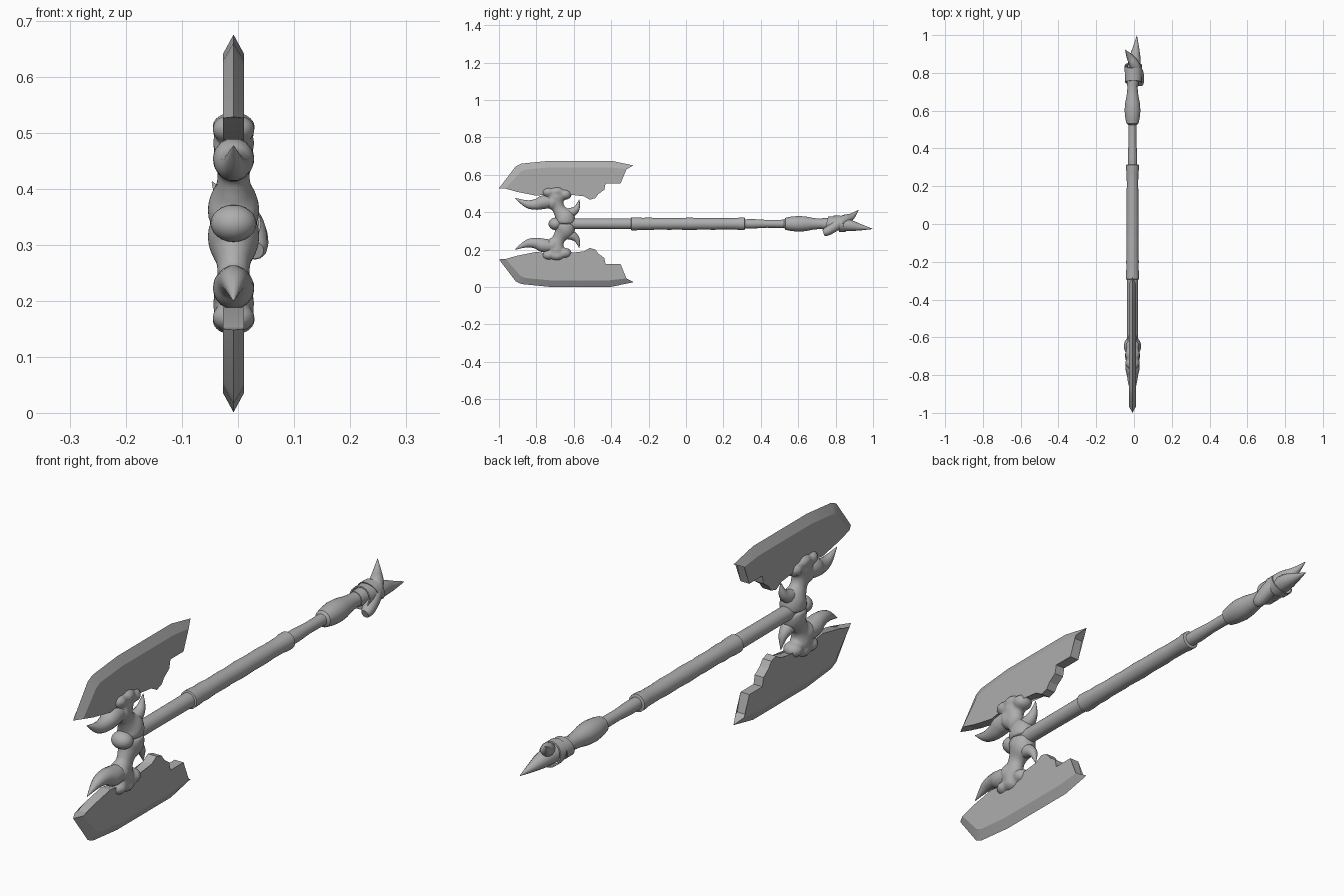
import bpy, bmesh, math
from mathutils import Vector

if "Cube" in bpy.data.objects:
    bpy.data.objects.remove(bpy.data.objects["Cube"])

CX, CZ = -0.008, 0.338          # axis of the handle
grey = bpy.data.materials.new("plain grey")
grey.diffuse_color = (0.42, 0.42, 0.42, 1)
grey.use_nodes = True
grey.node_tree.nodes["Principled BSDF"].inputs["Base Color"].default_value = grey.diffuse_color


def finish(bm, name, angle=35):
    bmesh.ops.recalc_face_normals(bm, faces=bm.faces)
    me = bpy.data.meshes.new(name)
    bm.to_mesh(me)
    bm.free()
    ob = bpy.data.objects.new(name, me)
    bpy.context.collection.objects.link(ob)
    me.materials.append(grey)
    bpy.ops.object.select_all(action='DESELECT')
    ob.select_set(True)
    bpy.context.view_layer.objects.active = ob
    bpy.ops.object.shade_smooth_by_angle(angle=math.radians(angle))
    return ob


def smooth_path(pts, steps):
    """Catmull-Rom samples through rows of numbers."""
    rows = [Vector(p) for p in pts]
    out = []
    for i in range(len(rows) - 1):
        a, b = rows[max(i - 1, 0)], rows[i]
        c, d = rows[i + 1], rows[min(i + 2, len(rows) - 1)]
        for k in range(steps):
            t = k / steps
            out.append(0.5 * (2 * b + (c - a) * t + (2 * a - 5 * b + 4 * c - d) * t ** 2
                              + (3 * b - a - 3 * c + d) * t ** 3))
    return out + [rows[-1]]


def tube(bm, pts, sides=16, steps=4, wide=1.0):
    """Round sweep; each point is (x, y, z, radius), widened across x."""
    rows = smooth_path(pts, steps) if steps > 1 else [Vector(p) for p in pts]
    rings = []
    for i, r in enumerate(rows):
        d = (rows[min(i + 1, len(rows) - 1)].xyz - rows[max(i - 1, 0)].xyz).normalized()
        u = (Vector((1, 0, 0)) - d * d.x).normalized()
        v = d.cross(u)
        rad = max(r.w, 0.001)
        rings.append([bm.verts.new(r.xyz + u * math.cos(a) * rad * wide + v * math.sin(a) * rad)
                      for a in (2 * math.pi * k / sides for k in range(sides))])
    for a, b in zip(rings, rings[1:]):
        for k in range(sides):
            bm.faces.new((a[k], a[(k + 1) % sides], b[(k + 1) % sides], b[k]))
    bm.faces.new(rings[0])
    bm.faces.new(rings[-1])


def lathe(name, profile, wide=1.0):
    bm = bmesh.new()
    tube(bm, [(CX, y, CZ, r) for y, r in profile], 24, 1, wide)
    return finish(bm, name)


def ball(bm, x, y, z, sx, sy, sz):
    new = bmesh.ops.create_uvsphere(bm, u_segments=20, v_segments=12, radius=1)["verts"]
    for v in new:
        v.co = Vector((x + v.co.x * sx, y + v.co.y * sy, z + v.co.z * sz))


# Handle: shaft, wrapped grip, neck and bulb
lathe("head_shaft", [(-0.70, .029), (-0.5, .028), (-0.29, .029)])
lathe("grip", [(-0.295, .029), (-0.292, .035), (-0.27, .035), (-0.23, .032), (-0.20, .0335),
               (-0.16, .031), (-0.08, .032), (-0.06, .0305), (0.02, .033), (0.08, .031),
               (0.15, .032), (0.20, .030), (0.27, .031), (0.29, .034), (0.313, .034), (0.316, .026)])
lathe("neck", [(0.31, .024), (0.36, .025), (0.43, .021), (0.54, .022)])
lathe("bulb", [(0.525, .022), (0.532, .032), (0.56, .038), (0.60, .042), (0.64, .039),
               (0.68, .031), (0.72, .027), (0.78, .029)])

# Rounded cap on the front end of the shaft
bm = bmesh.new()
ball(bm, CX, -0.698, CZ, .041, .037, .033)
finish(bm, "front_cap", 60)

# Claws bound to the rear end
bm = bmesh.new()
tube(bm, [(-.008, .73, .338, .030), (-.004, .80, .336, .034), (.004, .87, .330, .031),
          (.010, .93, .320, .018), (.015, .997, .311, .001)], 12)
finish(bm, "straight_claw")
bm = bmesh.new()
tube(bm, [(.030, .735, .290, .016), (.030, .755, .298, .024), (.022, .80, .328, .028),
          (.002, .845, .358, .027), (-.022, .885, .376, .018), (-.046, .922, .412, .001)], 12)
finish(bm, "crossed_claw")


# Straps around the claws
def strap(name, y, tilt, rx, rz, width):
    bm = bmesh.new()
    n = 24
    rings = []
    for k in range(n):
        a = 2 * math.pi * k / n
        ring = []
        for dy, s in ((-width, .9), (-width, 1), (width, 1), (width, .9)):
            z = math.sin(a) * rz * s
            ring.append(bm.verts.new((math.cos(a) * rx * s - .003, y + dy + z * tilt, .338 + z)))
        rings.append(ring)
    for k in range(n):
        a, b = rings[k], rings[(k + 1) % n]
        for j in range(4):
            bm.faces.new((a[j], a[(j + 1) % 4], b[(j + 1) % 4], b[j]))
    finish(bm, name)


strap("front_strap", .772, .25, .044, .040, .022)
strap("rear_strap", .822, -.35, .046, .044, .018)

# Double bit: bevelled blades, bone brackets and horns on each side of the handle
EDGE = [(-1.0, .190), (-.91, .308), (-.88, .322), (-.73, .337), (-.40, .337), (-.28, .312)]
INNER = [(-.965, .188), (-.885, .278), (-.86, .290), (-.73, .302), (-.41, .302), (-.318, .292)]
BACK = [(-.33, .285), (-.35, .215), (-.43, .215), (-.437, .182), (-.468, .160), (-.485, .137),
        (-.515, .129), (-.545, .147), (-.60, .162), (-.70, .165), (-.80, .150), (-.90, .170),
        (-.94, .186)]
T = .019                         # half thickness of a blade

for side, label in ((1, "upper"), (-1, "lower")):
    def at(dz):
        return CZ + side * dz

    # Blade
    bm = bmesh.new()
    ridge = [bm.verts.new((CX, y, at(z))) for y, z in EDGE]
    n = len(EDGE)
    faces = []
    for sx in (1, -1):
        loop = [bm.verts.new((CX + sx * T, y, at(z))) for y, z in INNER + BACK]
        faces.append(loop)
        bm.faces.new(loop)
        for i in range(n - 1):
            bm.faces.new((ridge[i], ridge[i + 1], loop[i + 1], loop[i]))
    a, b = faces
    m = len(a)
    for i in range(n - 1, m):
        j = (i + 1) % m
        bm.faces.new((a[i], a[j], b[j], b[i]))
    bm.faces.new((ridge[0], a[0], b[0]))
    bm.faces.new((ridge[-1], a[n - 1], b[n - 1]))
    bmesh.ops.triangulate(bm, faces=[f for f in bm.faces if len(f.verts) > 4])
    finish(bm, label + "_blade", 15)

    # Bone bracket, fused and softened
    bm = bmesh.new()
    tube(bm, [(CX, -.645, at(0), .052), (CX, -.65, at(.035), .054), (CX, -.675, at(.07), .036),
              (CX, -.69, at(.105), .036), (CX, -.695, at(.145), .044), (CX, -.695, at(.17), .034)],
         16, 4, .85)
    ball(bm, CX, -.735, at(.168), .039, .036, .027)
    ball(bm, CX, -.690, at(.172), .039, .042, .027)
    ball(bm, CX, -.645, at(.157), .037, .034, .028)
    ball(bm, CX, -.715, at(.115), .038, .035, .040)
    ball(bm, CX, -.625, at(.045), .034, .028, .028)
    bone = finish(bm, label + "_bracket", 60)
    rm = bone.modifiers.new("fuse", 'REMESH')
    rm.mode = 'VOXEL'
    rm.voxel_size = .007
    rm.use_smooth_shade = True
    sm = bone.modifiers.new("soften", 'SMOOTH')
    sm.iterations = 4

    # Large front horn and small rear horn
    bm = bmesh.new()
    tube(bm, [(CX, -.725, at(.118), .034), (CX, -.765, at(.115), .037), (CX, -.80, at(.104), .030),
              (CX, -.85, at(.106), .021), (CX, -.915, at(.138), .001)], 14)
    finish(bm, label + "_front_horn", 50)
    bm = bmesh.new()
    tube(bm, [(CX, -.645, at(.055), .025), (CX, -.61, at(.062), .025), (CX, -.583, at(.085), .016),
              (CX, -.570, at(.130), .001)], 12)
    finish(bm, label + "_rear_horn", 50)
